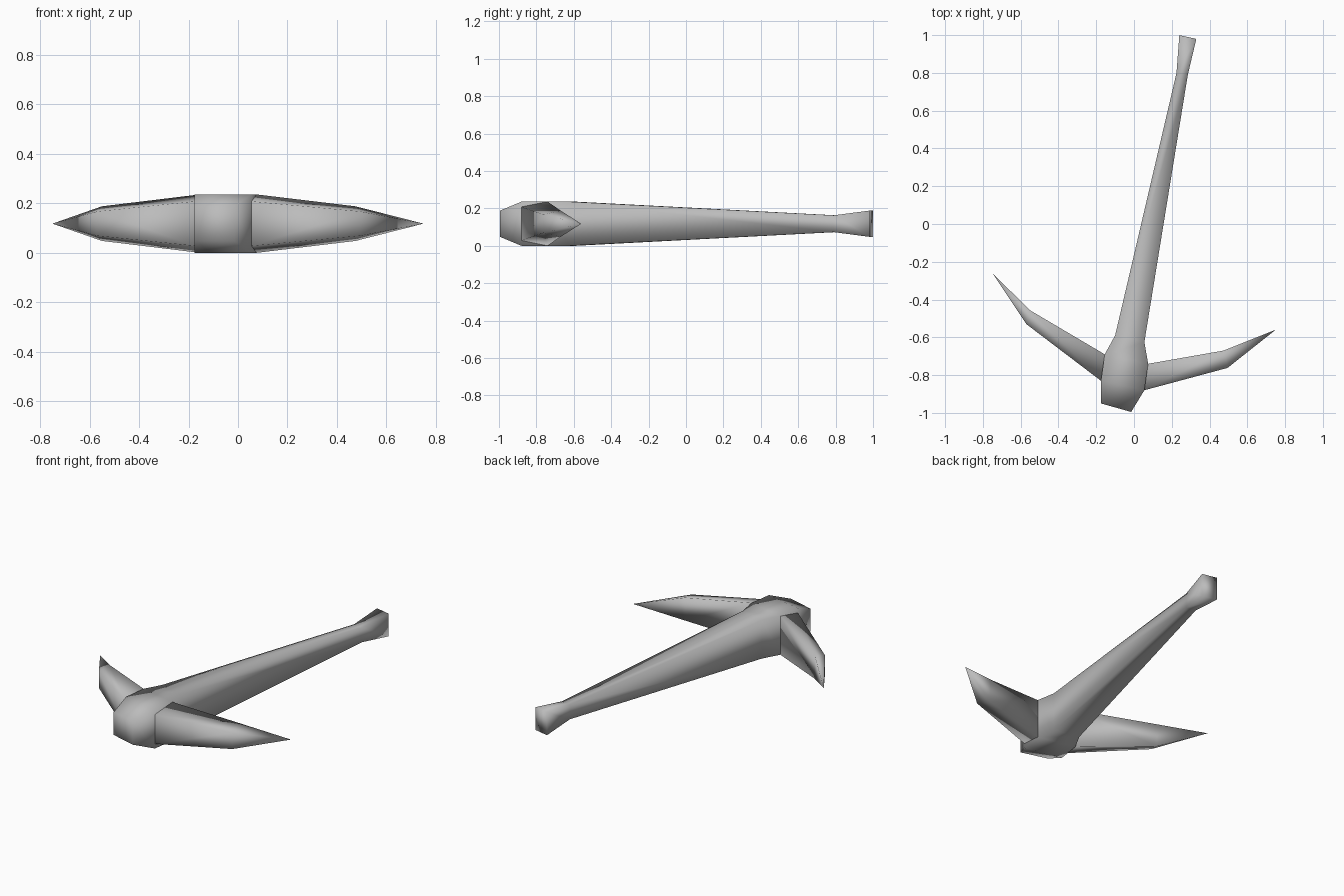
import bpy, bmesh

if "Cube" in bpy.data.objects:
    bpy.data.objects.remove(bpy.data.objects["Cube"])

grey = bpy.data.materials.new("plain grey")
grey.diffuse_color = (0.5, 0.5, 0.5, 1)
grey.use_nodes = True
grey.node_tree.nodes["Principled BSDF"].inputs["Base Color"].default_value = grey.diffuse_color
MID = 0.118  # height of the horizontal symmetry plane


def loft(name, sections, tip=None):
    """Skin four-sided sections; each is (x, y, half height) for two upright edges."""
    bm = bmesh.new()
    rings = []
    for a, b in sections:
        corners = [(a, 1), (b, 1), (b, -1), (a, -1)]
        rings.append([bm.verts.new((p[0], p[1], MID + s * p[2])) for p, s in corners])
    for r, q in zip(rings, rings[1:]):
        for i in range(4):
            j = (i + 1) % 4
            bm.faces.new((r[i], r[j], q[j], q[i]))
    bm.faces.new(rings[0])
    if tip:
        t = bm.verts.new((*tip, MID))
        for i in range(4):
            bm.faces.new((rings[-1][i], rings[-1][(i + 1) % 4], t))
    else:
        bm.faces.new(rings[-1])
    bmesh.ops.recalc_face_normals(bm, faces=bm.faces)
    for f in bm.faces:
        f.smooth = True
    mesh = bpy.data.meshes.new(name)
    bm.to_mesh(mesh)
    bm.free()
    mesh.materials.append(grey)
    bpy.context.collection.objects.link(bpy.data.objects.new(name, mesh))


# head block running back into the long tapered handle with a flared end
H = 0.118
loft("head_and_handle", [
    ((-0.175, -0.95, 0.07), (-0.015, -0.995, 0.07)),
    ((-0.175, -0.83, H), (0.055, -0.88, H)),
    ((-0.155, -0.69, H), (0.075, -0.74, H)),
    ((-0.10, -0.59, H), (0.055, -0.625, H)),
    ((0.225, 0.80, 0.045), (0.285, 0.79, 0.045)),
    ((0.24, 1.00, 0.07), (0.33, 0.98, 0.07)),
])

# pointed arms, lower along the front edge than along the back edge
loft("right_arm", [
    ((0.055, -0.88, 0.09), (0.075, -0.74, H)),
    ((0.495, -0.762, 0.049), (0.475, -0.67, 0.07)),
], tip=(0.75, -0.56))
loft("left_arm", [
    ((-0.175, -0.83, 0.09), (-0.155, -0.69, H)),
    ((-0.57, -0.53, 0.049), (-0.55, -0.457, 0.07)),
], tip=(-0.75, -0.26))
